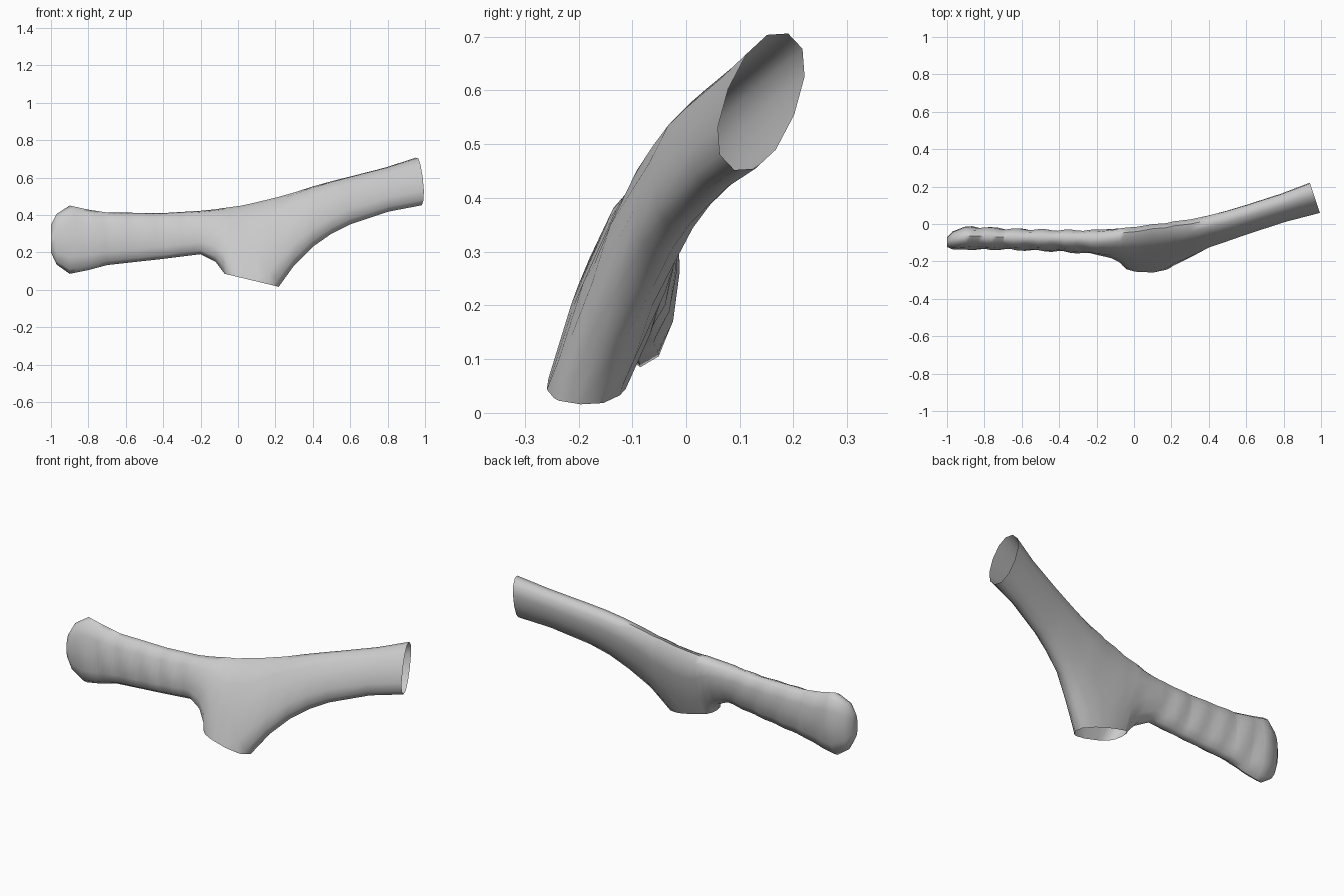
import bpy, bmesh
from math import sin, cos, pi, copysign
from mathutils import Vector

if "Cube" in bpy.data.objects:
    bpy.data.objects.remove(bpy.data.objects["Cube"])

SIDES = 12

# x, top y, top z, bottom y, bottom z, half thickness
KEYS = [
    (-1.0, -.095, .345, -.10, .20, .025),
    (-.97, -.085, .405, -.09, .135, .048),
    (-.90, -.065, .450, -.085, .085, .062),
    (-.80, -.065, .428, -.09, .105, .059),
    (-.70, -.07, .413, -.09, .132, .056),
    (-.40, -.07, .410, -.11, .165, .054),
    (-.20, -.07, .422, -.125, .190, .058),
    (-.12, -.06, .430, -.15, .150, .064),
    (-.075, -.05, .437, -.18, .090, .069),
    (-.04, -.045, .442, -.22, -.02, .073),
    (.02, -.04, .450, -.245, -.10, .076),
    (.10, -.025, .468, -.25, -.12, .076),
    (.17, -.02, .485, -.225, -.05, .073),
    (.21, -.01, .495, -.20, .005, .071),
    (.30, .00, .520, -.155, .130, .068),
    (.40, .02, .552, -.10, .230, .065),
    (.50, .045, .580, -.065, .300, .064),
    (.60, .075, .605, -.03, .350, .063),
    (.80, .135, .655, .04, .418, .062),
    (.967, .19, .706, .09, .452, .066),
]


def section(x):
    """Interpolated section values at x."""
    for a, b in zip(KEYS, KEYS[1:]):
        if x <= b[0] + 1e-6:
            f = (x - a[0]) / (b[0] - a[0])
            return [p + (q - p) * f for p, q in zip(a, b)]
    return list(KEYS[-1])


def ring(bm, x):
    """Tilted, slightly squared oval across the tube."""
    _, ty, tz, by, bz, t = section(x)
    top, bot = Vector((0, ty, tz)), Vector((0, by, bz))
    mid, up = (top + bot) / 2, (top - bot) / 2
    side = Vector((0, up.z, -up.y)).normalized()
    verts = []
    for i in range(SIDES):
        a = 2 * pi * i / SIDES
        c, s = cos(a), sin(a)
        c, s = copysign(abs(c) ** .9, c), copysign(abs(s) ** .9, s)
        p = mid + up * c + side * t * s
        # shallow slanting folds on the closed arm
        if -.88 < x < -.15:
            p += side * s * .005 * sin(2 * pi * (x + .3 * p.z) / .14)
        p.x = x
        # the open end is cut at an angle
        if x > .7:
            p.x -= .33 * (p.y - mid.y) * (x - .7) / .267
        verts.append(bm.verts.new(p))
    return verts


# Branching tube: closed arm on the left, open arm on the right
bm = bmesh.new()
xs = sorted({k[0] for k in KEYS} | {round(-.865 + i * .035, 3) for i in range(20)})
rings = [ring(bm, x) for x in xs]
for a, b in zip(rings, rings[1:]):
    for i in range(SIDES):
        j = (i + 1) % SIDES
        bm.faces.new((a[i], b[i], b[j], a[j]))
bm.faces.new(rings[0])
bmesh.ops.recalc_face_normals(bm, faces=bm.faces)

# Slice the lower branch open along a slanting plane
faces = [f for f in bm.faces if -.15 < f.calc_center_median().x < .35]
geom = set(faces)
for f in faces:
    geom.update(f.edges)
    geom.update(f.verts)
bmesh.ops.bisect_plane(bm, geom=list(geom), plane_co=(-.07, -.2, .085),
                       plane_no=(-.24, 0, -1), clear_outer=True)

mesh = bpy.data.meshes.new("branching_tube")
bm.to_mesh(mesh)
bm.free()
tube = bpy.data.objects.new("branching_tube", mesh)
bpy.context.collection.objects.link(tube)
bpy.context.view_layer.objects.active = tube
tube.select_set(True)
bpy.ops.object.shade_smooth_by_angle(angle=pi / 3)
